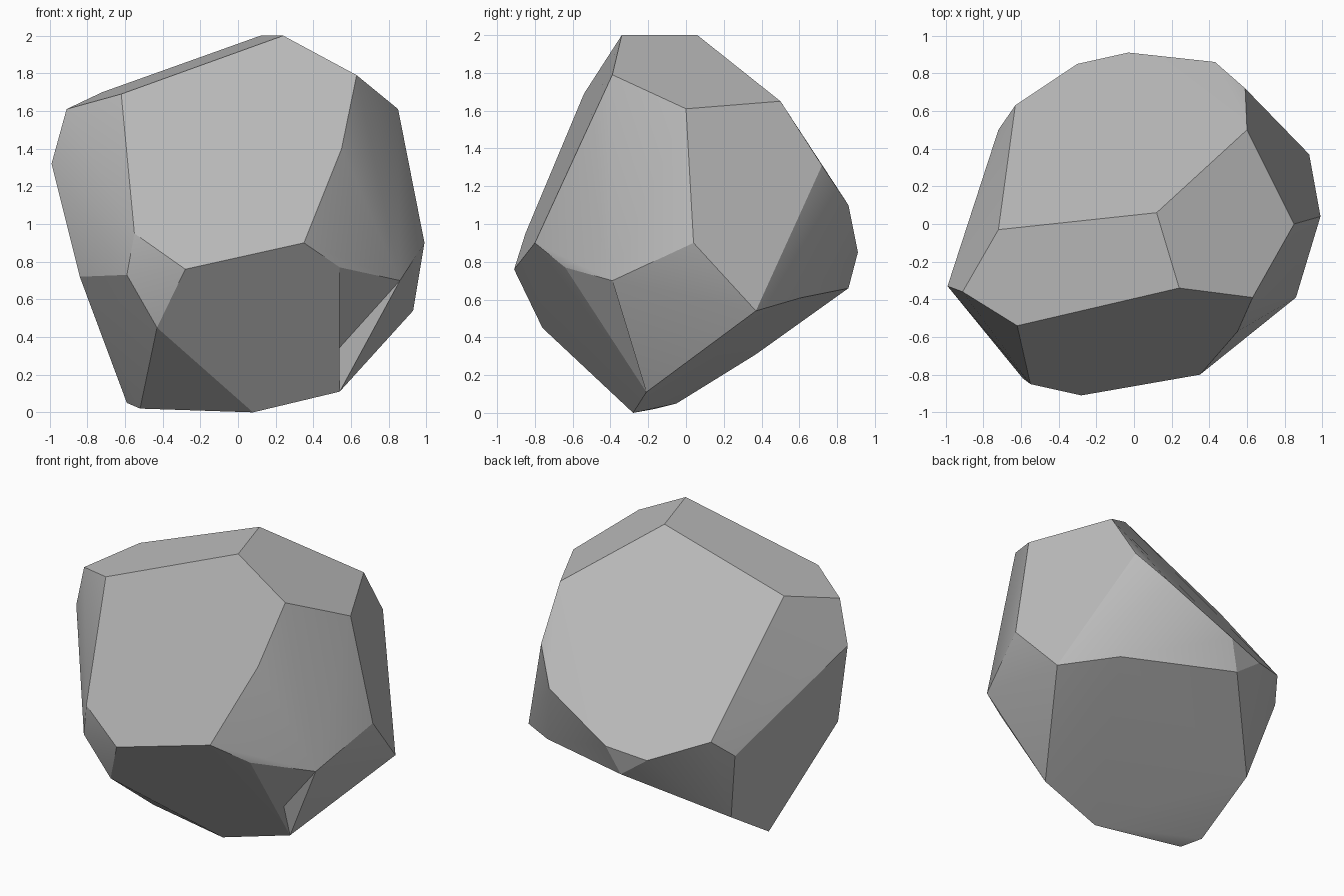
import bpy
import bmesh
import math
from mathutils import Vector

cube = bpy.data.objects.get("Cube")
if cube:
    bpy.data.objects.remove(cube, do_unlink=True)

# One stone colour for the whole boulder
stone = bpy.data.materials.new("grey_stone")
stone.use_nodes = True
stone.diffuse_color = (0.5, 0.5, 0.5, 1)
stone.node_tree.nodes["Principled BSDF"].inputs["Base Color"].default_value = stone.diffuse_color

# Corners of the boulder in hundredths of a unit, grouped by area
corner_groups = {
    "crown": [(24, -34, 200), (12, 6, 200), (-72, -3, 170), (-91, -36, 161), (-62, -54, 169)],
    "left_shoulder": [(63, -39, 179), (85, 0, 161), (60, 50, 165), (55, -57, 140)],
    "front": [(35, -80, 90), (-28, -91, 76), (-55, -85, 95), (-59, -82, 73), (-43, -76, 45)],
    "right_side": [(-99, -33, 132), (-84, -44, 72), (-72, 50, 81), (-63, 63, 93)],
    "back": [(59, 72, 131), (43, 86, 110), (-3, 91, 85), (-30, 85, 80), (-11, 86, 66)],
    "left_side": [(99, 4, 90), (93, 37, 54), (62, 61, 61)],
    "foot": [(8, -28, 0), (-52, -17, 2), (-59, -5, 5), (-60, 37, 31)],
    "notch_rim": [(54, -64, 77), (86, -39, 70), (54, -21, 11)],
}
notch_depth_point = Vector((0.5, -0.22, 0.3))


def make_corners(mesh, points):
    """Add a group of corner points and return their vertices."""
    return [mesh.verts.new(Vector(p) / 100) for p in points]


# Chipped boulder: wrap the corners in a faceted skin
bm = bmesh.new()
corners = {name: make_corners(bm, points) for name, points in corner_groups.items()}
hull = bmesh.ops.convex_hull(bm, input=bm.verts)
loose = set(hull["geom_interior"]) | set(hull["geom_unused"])
bmesh.ops.delete(bm, geom=[g for g in loose if isinstance(g, bmesh.types.BMVert)], context="VERTS")

# Notch: push the small facet inside its rim into the stone
rim = [v for v in corners["notch_rim"] if v.is_valid]
facet = next((f for f in bm.faces if len(rim) == 3 and set(rim) == set(f.verts)), None)
if facet:
    edge = bm.edges.get((rim[1], rim[2]))
    bmesh.utils.edge_split(edge, rim[2], 0.29)
    poked = bmesh.ops.poke(bm, faces=[facet])
    poked["verts"][0].co = notch_depth_point

# Merge the nearly flat facets into broad planes
bmesh.ops.dissolve_limit(bm, angle_limit=math.radians(3), verts=bm.verts, edges=bm.edges)
bmesh.ops.recalc_face_normals(bm, faces=bm.faces)

data = bpy.data.meshes.new("boulder")
bm.to_mesh(data)
bm.free()
data.materials.append(stone)
boulder = bpy.data.objects.new("boulder", data)
bpy.context.collection.objects.link(boulder)

# Soft shading across shallow facets, crisp edges between planes
bpy.ops.object.select_all(action="DESELECT")
boulder.select_set(True)
bpy.context.view_layer.objects.active = boulder
bpy.ops.object.shade_smooth_by_angle(angle=math.radians(24))
